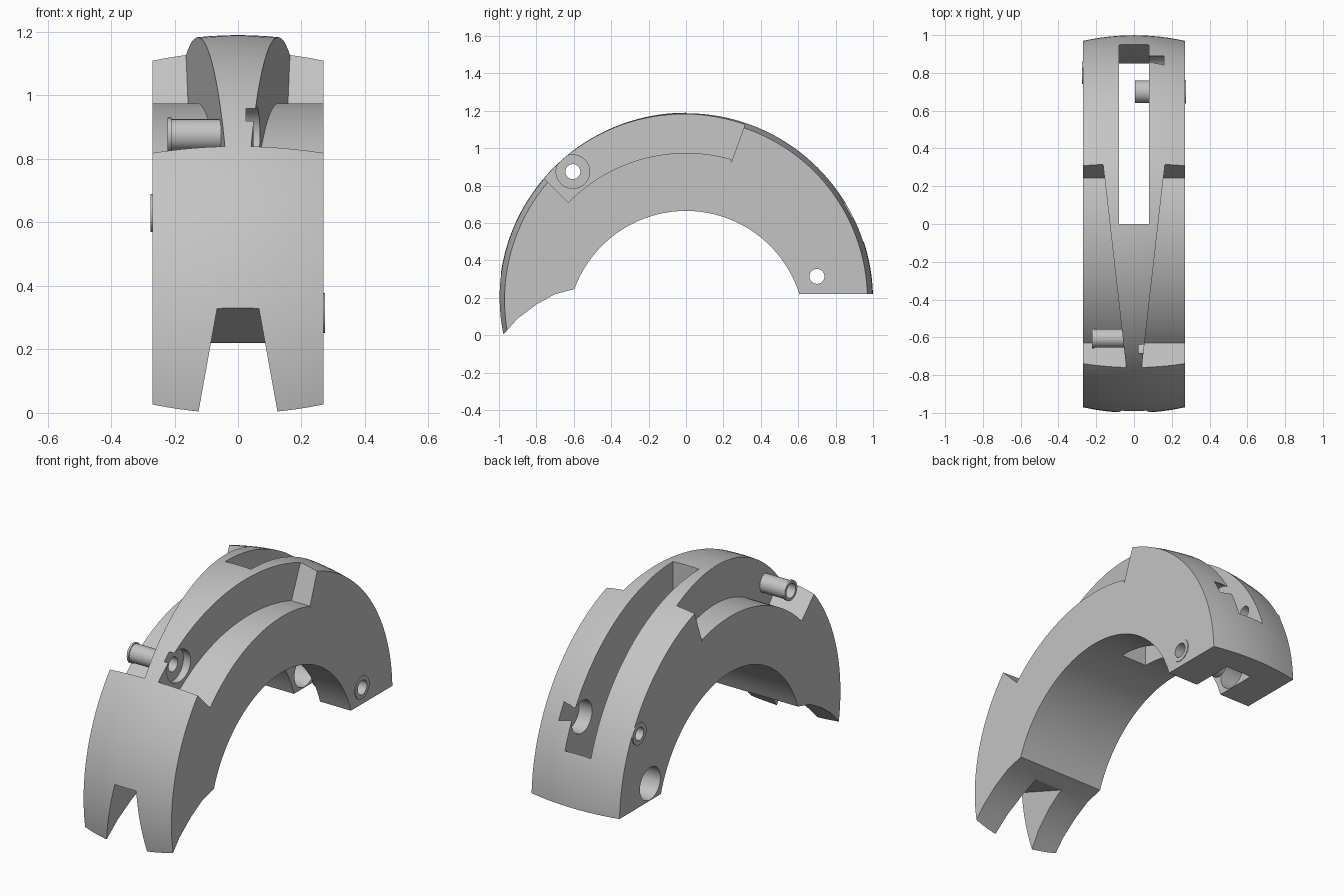
import bpy, bmesh, math

cube = bpy.data.objects.get("Cube")
if cube:
    bpy.data.objects.remove(cube)

grey = bpy.data.materials.new("light_grey")
grey.use_nodes = True
grey.diffuse_color = (0.55, 0.55, 0.55, 1)
grey.node_tree.nodes["Principled BSDF"].inputs["Base Color"].default_value = (0.55, 0.55, 0.55, 1)

HALF = 0.27      # half width of the arch
AXIS_Z = 0.19    # height of the arch's axis


def make(name, bm):
    bmesh.ops.recalc_face_normals(bm, faces=bm.faces)
    mesh = bpy.data.meshes.new(name)
    bm.to_mesh(mesh)
    bm.free()
    mesh.materials.append(grey)
    ob = bpy.data.objects.new(name, mesh)
    bpy.context.collection.objects.link(ob)
    return ob


def skin(name, rings):
    """Closed solid through equal rings of points."""
    bm = bmesh.new()
    loops = [[bm.verts.new(p) for p in ring] for ring in rings]
    n = len(loops[0])
    for a, b in zip(loops, loops[1:]):
        for i in range(n):
            j = (i + 1) % n
            bm.faces.new((a[i], a[j], b[j], b[i]))
    bm.faces.new(loops[0])
    bm.faces.new(loops[-1])
    return make(name, bm)


def prism(name, pts, x0, x1):
    """Side profile of (y, z) points between two ends, each a number or a rule."""
    at = lambda x, p: x(*p) if callable(x) else x
    return skin(name, [[(at(x, p), *p) for p in pts] for x in (x0, x1)])


def arc(cy, cz, r, start, end, n):
    angles = [math.radians(start + (end - start) * i / n) for i in range(n + 1)]
    return [(cy + r * math.cos(a), cz + r * math.sin(a)) for a in angles]


def rod(name, y, z, r, x0, x1):
    return prism(name, arc(y, z, r, 0, 360, 32)[:-1], x0, x1)


def combine(target, other, operation="DIFFERENCE"):
    mod = target.modifiers.new("cut", "BOOLEAN")
    mod.operation, mod.object, mod.solver = operation, other, "EXACT"
    bpy.context.view_layer.objects.active = target
    bpy.ops.object.modifier_apply(modifier=mod.name)
    bpy.data.objects.remove(other)


# Crowned drum, trimmed to the side profile of the arch
stations = [HALF * i / 6 for i in range(-6, 7)]
arch = skin("arch_body", [[(x, *p) for p in arc(0, AXIS_Z, 1 - 0.41 * x * x, 0, 360, 144)[:-1]]
                          for x in stations])
profile = arc(0, 0.03, 0.635, 17.5, 160, 48)
profile += [(-0.7, 0.22), (-0.8, 0.165), (-0.9, 0.09), (-0.98, 0), (-1.06, -0.12)]
profile += [(-1.1, 1.3), (1.1, 1.3), (1.1, 0.22)]
combine(arch, prism("side_trim", profile, -0.5, 0.5), "INTERSECT")

# Side recesses that leave a tapering central fin
recess = arc(0, 0.095, 0.88, 135.7, 74, 24)
recess += [(0.24, 0.92), (0.32, 1.14), (0.38, 1.3), (-0.87, 1.3), (-0.87, 0.95)]
for side in (-1, 1):
    fin = lambda y, z: side * (0.04 + 0.114 * (y + 0.77))
    combine(arch, prism("recess_cut", recess, fin, side * 0.5))

# Rear slot, open to the inside of the arch
slot = [(0, 0.1), (0.85, 0.1), (0.85, 0.25), (0.95, 0.5), (1.1, 0.87), (1.1, 1.3), (0, 1.3)]
combine(arch, prism("slot_cut", slot, -0.08, 0.08))

# Flared notch under the front end
notch = [(-1.1, 0.37), (-0.66, 0.21), (-0.66, -0.2), (-1.1, -0.2)]
flare = lambda y, z: 0.125 - 0.18 * z
combine(arch, prism("notch_cut", notch, lambda y, z: -flare(y, z), flare))

# Pivot tubes and the low boss, then their bores
FRONT, REAR, UPPER = (-0.605, 0.875), (0.7, 0.315), (0.8, 0.63)
for name, spot, r, x0, x1 in (("front_tube", FRONT, 0.05, -0.22, 0.0),
                              ("front_tube_lip", FRONT, 0.055, -0.222, -0.21),
                              ("rear_tube", REAR, 0.06, 0.005, 0.2),
                              ("rear_tube_end", REAR, 0.063, 0.2, 0.274),
                              ("upper_boss", UPPER, 0.06, -0.275, -0.15)):
    combine(arch, rod(name, *spot, r, x0, x1), "UNION")
for spot, r, x0, x1 in ((FRONT, 0.09, 0.025, 0.4), (FRONT, 0.04, -0.4, 0.4),
                        (REAR, 0.04, -0.02, 0.4), (REAR, 0.09, -0.4, -0.05),
                        (UPPER, 0.035, -0.4, 0.0), (UPPER, 0.09, 0.02, 0.16)):
    combine(arch, rod("bore_cut", *spot, r, x0, x1))

# Smooth curves, sharp edges
bpy.ops.object.select_all(action="DESELECT")
arch.select_set(True)
bpy.context.view_layer.objects.active = arch
bpy.ops.object.shade_smooth_by_angle(angle=math.radians(25))
